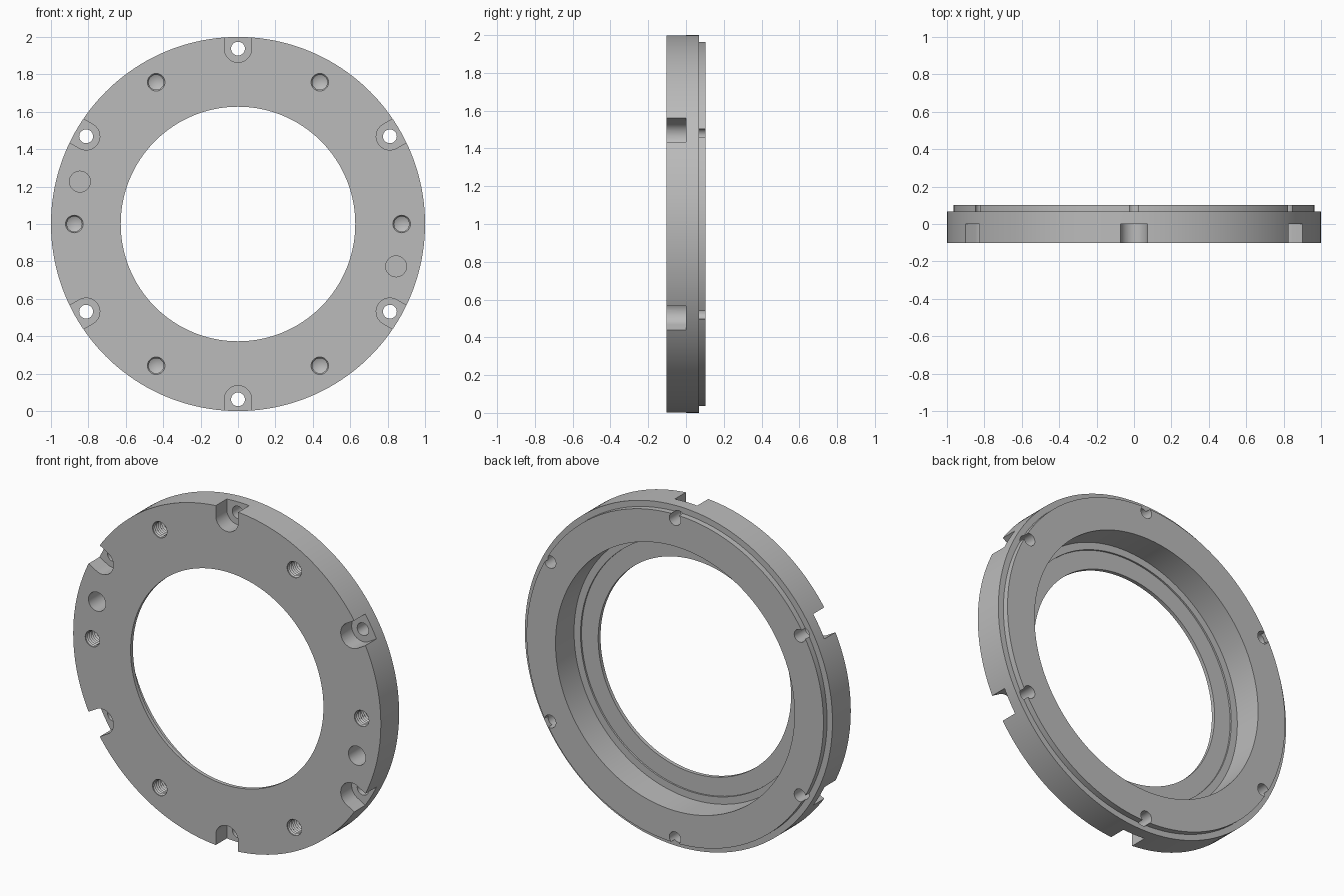
import bpy, bmesh
from math import sin, cos, pi, radians
from mathutils import Matrix, Vector

if "Cube" in bpy.data.objects:
    bpy.data.objects.remove(bpy.data.objects["Cube"])

FRONT, BACK, SHOULDER = -0.102, 0.102, 0.068
CENTRE = Vector((0, 0, 1))

steel = bpy.data.materials.new("satin grey metal")
steel.use_nodes = True
GREY = (0.5, 0.5, 0.5, 1)
steel.diffuse_color = GREY
steel.node_tree.nodes["Principled BSDF"].inputs["Base Color"].default_value = GREY


def lathe(bm, profile, segs, at=(0, 0, 0), closed=False):
    """Turn (radius, y) points about an axis parallel to y."""
    rings = []
    for r, y in profile:
        if r == 0:
            rings.append([bm.verts.new((at[0], y, at[2]))] * segs)
        else:
            rings.append([bm.verts.new((at[0] + r * cos(2 * pi * i / segs), y,
                                        at[2] + r * sin(2 * pi * i / segs)))
                          for i in range(segs)])
    pairs = list(zip(rings, rings[1:]))
    if closed:
        pairs.append((rings[-1], rings[0]))
    for a, b in pairs:
        for i in range(segs):
            j = (i + 1) % segs
            bm.faces.new(dict.fromkeys((a[i], a[j], b[j], b[i])))


def make(name, bm):
    bmesh.ops.recalc_face_normals(bm, faces=bm.faces)
    mesh = bpy.data.meshes.new(name)
    bm.to_mesh(mesh)
    bm.free()
    mesh.materials.append(steel)
    ob = bpy.data.objects.new(name, mesh)
    bpy.context.collection.objects.link(ob)
    return ob


def polar(radius, degrees):
    a = radians(degrees)
    return CENTRE + Vector((radius * cos(a), 0, radius * sin(a)))


def drill(name, profile, places, segs=32):
    """Cutter made of one turned shape repeated at several places."""
    bm = bmesh.new()
    for p in places:
        lathe(bm, profile, segs, p)
    return make(name, bm)


# Flanged ring with rear lip, rear bore and thin front flange
bm = bmesh.new()
lathe(bm, [(0.627, FRONT), (1, FRONT), (1, SHOULDER), (0.965, SHOULDER),
           (0.965, BACK), (0.777, BACK), (0.777, -0.07), (0.735, -0.07),
           (0.735, -0.08), (0.627, -0.08)], 160, CENTRE, closed=True)
ring = make("flange_ring", bm)

# Round-ended pockets open to the rim
bm = bmesh.new()
bolt_angles = range(30, 390, 60)
for deg in bolt_angles:
    outline = [(0.9375 + 0.073 * cos(a), 0.073 * sin(a))
               for a in (pi / 2 + pi * i / 20 for i in range(21))]
    outline += [(1.2, -0.073), (1.2, 0.073)]
    turn = Matrix.Rotation(-radians(deg), 3, "Y")
    face = bm.faces.new([bm.verts.new(CENTRE + turn @ Vector((u, -0.2, v)))
                         for u, v in outline])
    grown = bmesh.ops.extrude_face_region(bm, geom=[face])
    bmesh.ops.translate(bm, vec=(0, 0.2, 0), verts=[
        v for v in grown["geom"] if isinstance(v, bmesh.types.BMVert)])
pockets = make("pocket_cutter", bm)

# Through holes in the pockets
bolt_holes = drill("bolt_hole_cutter",
                   [(0, -0.3), (0.037, -0.3), (0.037, 0.3), (0, 0.3)],
                   [polar(0.9375, d) for d in bolt_angles])

# Blind threaded holes with a conical end
thread = [(0, -0.2), (0.047, -0.2), (0.047, FRONT + 0.006)]
for i in range(7):
    y = FRONT + 0.006 + 0.016 * i
    thread += [(0.04, y + 0.008), (0.047, y + 0.016)]
thread += [(0, 0.045)]
threads = drill("thread_cutter", thread,
                [polar(0.875, d) for d in range(0, 360, 60)], 28)

# Two plain blind dowel holes
dowels = drill("dowel_cutter",
               [(0, -0.2), (0.056, -0.2), (0.056, 0.03), (0, 0.03)],
               [polar(0.875, d) for d in (165, 345)])

# Apply every cut, then discard the cutters
cutters = [pockets, bolt_holes, threads, dowels]
for cutter in cutters:
    cutter.hide_render = True
    mod = ring.modifiers.new(cutter.name, "BOOLEAN")
    mod.operation = "DIFFERENCE"
    mod.solver = "EXACT"
    mod.object = cutter
graph = bpy.context.evaluated_depsgraph_get()
cut_mesh = bpy.data.meshes.new_from_object(ring.evaluated_get(graph))
ring.modifiers.clear()
ring.data = cut_mesh
for cutter in cutters:
    bpy.data.objects.remove(cutter)

# Smooth round walls, crisp edges
bpy.ops.object.select_all(action="DESELECT")
ring.select_set(True)
bpy.context.view_layer.objects.active = ring
bpy.ops.object.shade_smooth_by_angle(angle=radians(30))
